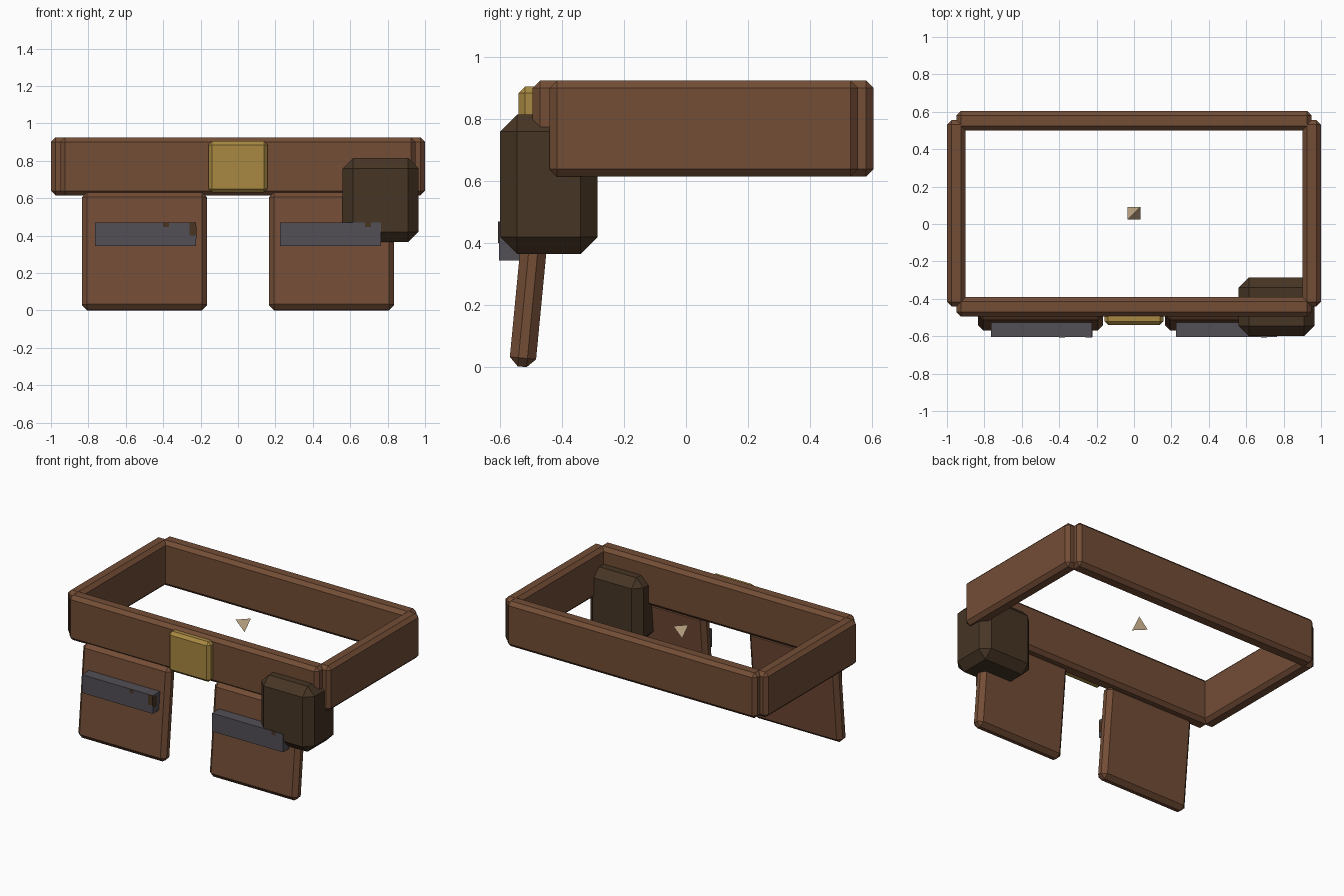
import bpy
import bmesh
from math import radians
from mathutils import Vector

cube = bpy.data.objects.get("Cube")
if cube:
    bpy.data.objects.remove(cube, do_unlink=True)


def material(name, *rgb):
    """Flat material from 0-255 display values, stored as linear."""
    colour = [(c / 255 / 12.92) if c < 11 else ((c / 255 + 0.055) / 1.055) ** 2.4 for c in rgb]
    mat = bpy.data.materials.new(name)
    mat.use_nodes = True
    mat.diffuse_color = (*colour, 1)
    mat.node_tree.nodes["Principled BSDF"].inputs["Base Color"].default_value = (*colour, 1)
    return mat


leather = material("brown leather", 115, 77, 54)
dark_leather = material("dark leather", 70, 53, 36)
brass = material("brass", 168, 136, 66)
steel = material("grey steel", 82, 79, 86)
rust = material("rust stain", 74, 53, 34)
tan = material("pale tan", 184, 160, 128)


def add_object(name, bm, mat, location):
    mesh = bpy.data.meshes.new(name)
    bm.to_mesh(mesh)
    bm.free()
    mesh.materials.append(mat)
    obj = bpy.data.objects.new(name, mesh)
    obj.location = location
    bpy.context.collection.objects.link(obj)
    return obj


def box(name, mat, low, high, chamfer=0.0, tilt=0.0):
    """Box between two corners, with flat chamfers and a tilt about x."""
    low, high = Vector(low), Vector(high)
    bm = bmesh.new()
    bmesh.ops.create_cube(bm, size=1)
    bmesh.ops.scale(bm, vec=high - low, verts=bm.verts)
    if chamfer:
        bmesh.ops.bevel(bm, geom=bm.edges[:], offset=chamfer, segments=1,
                        profile=0.5, affect='EDGES')
    obj = add_object(name, bm, mat, (low + high) / 2)
    obj.rotation_euler.x = radians(tilt)
    return obj


# Belt: four chamfered straps that overlap at the corners
box("belt_front", leather, (-0.95, -0.495, 0.615), (0.95, -0.39, 0.925), 0.024)
box("belt_back", leather, (-0.95, 0.5, 0.615), (0.95, 0.605, 0.925), 0.024)
for side, name in ((1, "left"), (-1, "right")):
    x = 0.95 * side
    box("belt_" + name, leather, (x - 0.05, -0.44, 0.615), (x + 0.05, 0.555, 0.925), 0.024)

    # Hanging flap, lower end swung forward, with a metal bar across it
    x = 0.5 * side
    box("flap_" + name, leather, (x - 0.335, -0.541, 0), (x + 0.335, -0.456, 0.632), 0.028, -5.5)
    x = 0.495 * side
    box("bar_" + name, steel, (x - 0.27, -0.604, 0.345), (x + 0.27, -0.5, 0.47))

# Buckle and pouch
box("buckle", brass, (-0.158, -0.54, 0.63), (0.158, -0.46, 0.905), 0.02)
box("pouch", dark_leather, (0.56, -0.6, 0.365), (0.965, -0.285, 0.815), 0.055)

# Thin stains on the bars
box("stain_right_front", rust, (-0.26, -0.606, 0.4), (-0.225, -0.602, 0.47))
box("stain_right_end", rust, (-0.227, -0.604, 0.385), (-0.223, -0.56, 0.455))
for name, x in (("right", -0.385), ("left", 0.695)):
    box("stain_small_" + name, rust, (x - 0.015, -0.606, 0.445), (x + 0.015, -0.602, 0.47))

# Small tetrahedron floating in the middle of the ring
r = 0.034
bm = bmesh.new()
for corner in ((-r, -r, r), (r, r, r), (-r, r, -r), (r, -r, -r)):
    bm.verts.new(corner)
bmesh.ops.convex_hull(bm, input=bm.verts[:])
bmesh.ops.recalc_face_normals(bm, faces=bm.faces[:])
add_object("center_marker", bm, tan, (0, 0.057, 0.77))
